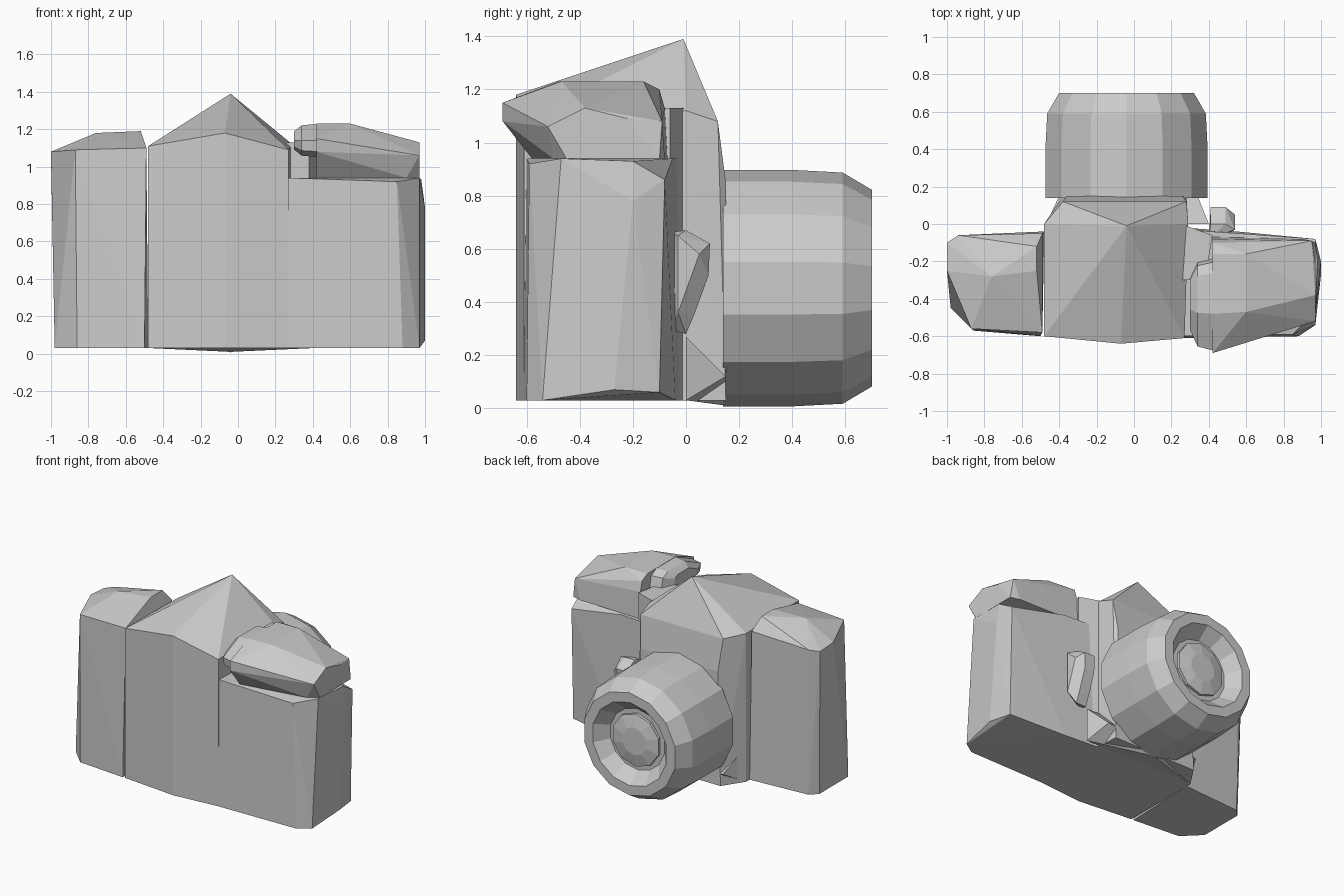
import bpy, bmesh, math
from mathutils import Vector


def finish(name, bm):
    bmesh.ops.recalc_face_normals(bm, faces=bm.faces[:])
    me = bpy.data.meshes.new(name)
    bm.to_mesh(me)
    bm.free()
    ob = bpy.data.objects.new(name, me)
    bpy.context.collection.objects.link(ob)
    return ob


def hull(name, pts):
    """Faceted solid wrapped around a few corner points."""
    bm = bmesh.new()
    for p in pts:
        bm.verts.new(p)
    r = bmesh.ops.convex_hull(bm, input=bm.verts[:])
    junk = {g for g in r["geom_interior"] + r["geom_unused"] if isinstance(g, bmesh.types.BMVert)}
    bmesh.ops.delete(bm, geom=list(junk), context='VERTS')
    bmesh.ops.dissolve_limit(bm, angle_limit=0.01, verts=bm.verts[:], edges=bm.edges[:])
    return finish(name, bm)


def lathe_y(name, profile, cx, cz, n=14):
    """Turn (radius, y) rings around an axis along y, capping both ends."""
    bm = bmesh.new()
    rings = []
    for r, y in profile:
        rings.append([bm.verts.new((cx + r * math.sin(2 * math.pi * i / n), y,
                                    cz + r * math.cos(2 * math.pi * i / n))) for i in range(n)])
    for a, b in zip(rings, rings[1:]):
        for i in range(n):
            j = (i + 1) % n
            bm.faces.new((a[i], a[j], b[j], b[i]))
    bm.faces.new(rings[0])
    bm.faces.new(rings[-1])
    return finish(name, bm)


# centre body with the pointed viewfinder prism
hull("center_body", [
    (-0.48, -0.60, 0.03), (-0.48, -0.60, 1.11), (0.27, -0.61, 0.03), (0.27, -0.61, 1.09),
    (-0.07, -0.64, 0.03), (-0.07, -0.64, 1.18), (-0.04, -0.01, 1.39),
    (-0.48, 0.0, 0.03), (-0.48, 0.0, 1.10), (0.29, 0.0, 0.03), (0.29, 0.0, 1.12),
    (-0.38, 0.12, 1.08), (0.28, 0.12, 1.08), (-0.36, 0.15, 0.85), (0.26, 0.15, 0.85),
    (-0.38, 0.15, 0.03), (0.28, 0.15, 0.03)])

# narrow step between centre and grip
hull("grip_joint", [(x, y, z) for x, y in ((0.26, -0.3), (0.38, -0.3), (0.42, -0.06), (0.28, -0.01))
                    for z in (0.03, 1.13)])

# flared foot beneath the lens
hull("mount_foot", [
    (-0.47, 0.0, 0.03), (0.40, 0.0, 0.03), (-0.47, 0.0, 0.27), (0.40, 0.0, 0.27),
    (-0.40, 0.15, 0.12), (0.34, 0.15, 0.12), (-0.04, 0.15, 0.01)])

# left body block with sloped shoulders
hull("left_body", [
    (-0.50, -0.60, 0.03), (-0.48, -0.04, 0.03), (-0.93, -0.07, 0.03), (-0.98, -0.12, 0.03),
    (-0.98, -0.45, 0.03), (-0.86, -0.57, 0.03),
    (-0.49, -0.58, 1.10), (-0.87, -0.56, 1.09), (-1.0, -0.25, 1.08), (-1.0, -0.10, 1.07),
    (-0.94, -0.06, 1.08), (-0.49, -0.05, 1.10),
    (-0.76, -0.28, 1.18), (-0.52, -0.25, 1.19), (-0.52, -0.12, 1.19)])

# right hand grip
hull("right_grip", [
    (0.27, -0.61, 0.03), (0.88, -0.60, 0.03), (0.97, -0.54, 0.03), (1.0, -0.27, 0.07),
    (0.97, -0.10, 0.06), (0.55, -0.04, 0.03), (0.27, -0.02, 0.03),
    (0.27, -0.60, 0.94), (0.85, -0.59, 0.92), (0.97, -0.47, 0.94), (0.98, -0.20, 0.93),
    (1.0, -0.20, 0.78), (0.97, -0.08, 0.86), (0.55, -0.05, 0.94), (0.27, -0.03, 0.94)])

# overhanging control block on the grip
hull("top_control_block", [
    (0.42, -0.58, 0.94), (0.90, -0.50, 0.94), (0.97, -0.45, 0.94), (0.97, -0.10, 0.94),
    (0.90, -0.08, 0.94), (0.42, -0.07, 0.94),
    (0.42, -0.69, 1.08), (0.97, -0.52, 1.06), (0.42, -0.69, 1.15), (0.94, -0.50, 1.08),
    (0.97, -0.38, 1.13), (0.97, -0.22, 1.09), (0.95, -0.09, 1.08), (0.42, -0.08, 1.13),
    (0.42, -0.48, 1.23), (0.60, -0.47, 1.23), (0.60, -0.16, 1.23), (0.42, -0.16, 1.23),
    (0.42, -0.10, 1.20)])

# rounded thumb dial at the inner end of the control block
dial = []
for x, s in ((0.30, 0.55), (0.34, 0.9), (0.44, 1.0)):
    for y, z in ((-0.68, 1.14), (-0.67, 1.08), (-0.58, 1.05), (-0.24, 1.05),
                 (-0.18, 1.12), (-0.20, 1.20), (-0.26, 1.23), (-0.48, 1.23)):
        dial.append((x, -0.43 + (y + 0.43) * s, 1.14 + (z - 1.14) * s))
hull("thumb_dial", dial)

# lens release button beside the mount
hull("release_button", [(x, y, z) for x in (0.41, 0.49)
                        for y, z in ((0.0, 0.67), (0.09, 0.62), (0.085, 0.50), (0.03, 0.35), (0.0, 0.28), (-0.06, 0.45))]
     + [(0.54, -0.03, 0.65), (0.54, 0.05, 0.58), (0.54, -0.03, 0.36), (0.40, -0.08, 0.3), (0.40, -0.08, 0.66)])

# lens barrel with bevelled rim and shallow funnel front
lathe_y("lens_barrel", [(0.445, 0.14), (0.445, 0.40), (0.435, 0.59), (0.37, 0.70),
                        (0.30, 0.70), (0.22, 0.61)], -0.04, 0.452)
lathe_y("lens_glass", [(0.19, 0.55), (0.19, 0.63), (0.10, 0.65)], -0.04, 0.452, 10)
